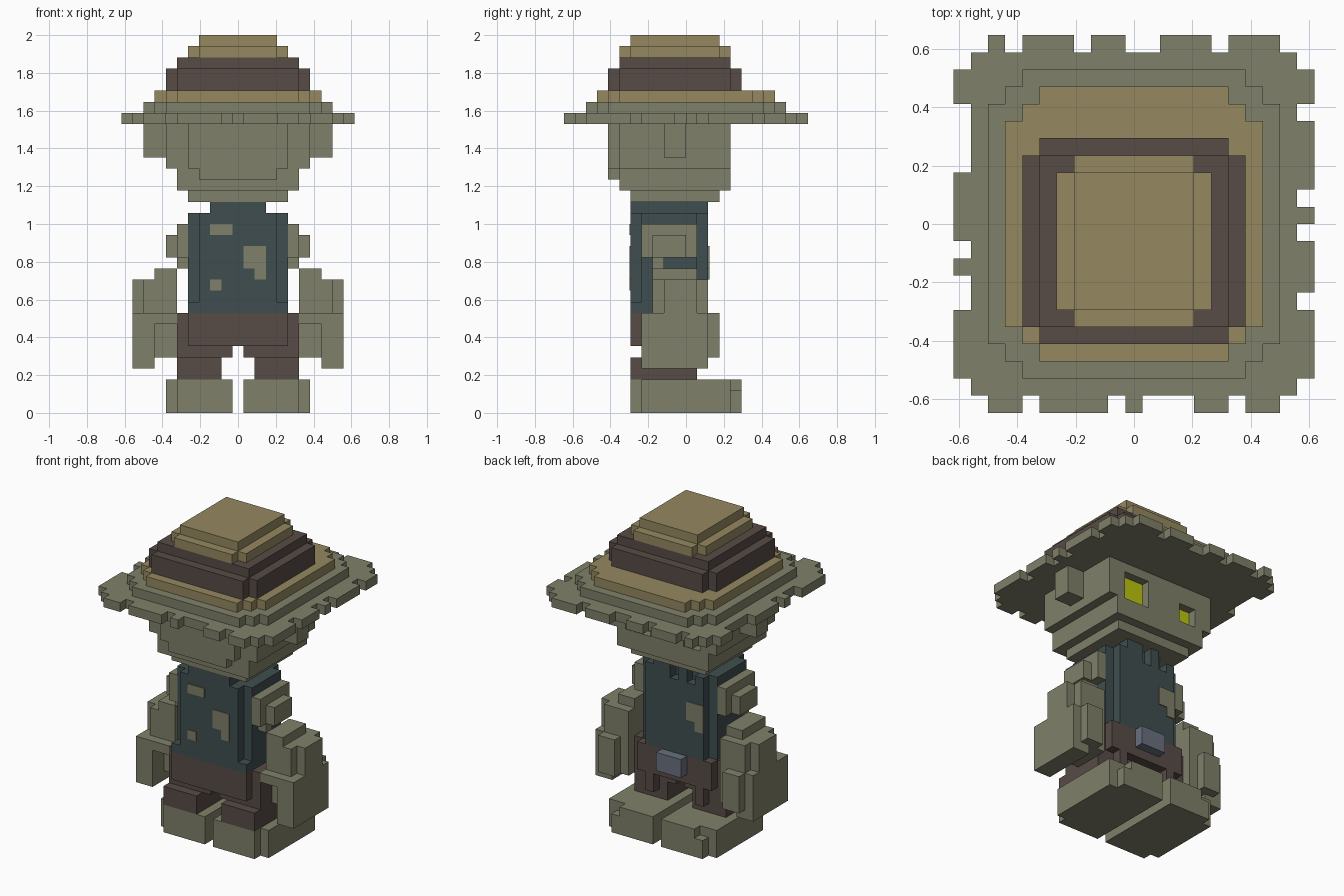
import bpy
import bmesh
from mathutils import Matrix, Vector

UNIT = 2 / 34  # edge of one small block

default_cube = bpy.data.objects.get("Cube")
if default_cube:
    bpy.data.objects.remove(default_cube, do_unlink=True)


def make_material(name, *rgb):
    mat = bpy.data.materials.new(name)
    mat.use_nodes = True
    mat.diffuse_color = (*rgb, 1)
    bsdf = next(n for n in mat.node_tree.nodes if n.type == "BSDF_PRINCIPLED")
    bsdf.inputs["Base Color"].default_value = (*rgb, 1)
    return mat


skin = make_material("moss skin", .216, .216, .144)
straw = make_material("straw tan", .3, .25, .117)
leather = make_material("dark brown", .095, .072, .061)
cloth = make_material("teal cloth", .051, .076, .08)
glow = make_material("yellow eye", .5, .56, .004)
metal = make_material("grey metal", .14, .16, .21)


def build(name, mat, boxes, mirror=False):
    """Join boxes, each given as x range, y range, z range in blocks."""
    bm = bmesh.new()
    for xs, ys, zs in boxes:
        for side in (1, -1) if mirror else (1,):
            ranges = [[side * v for v in xs], ys, zs]
            centre = Vector([sum(r) / 2 for r in ranges]) * UNIT
            size = Vector([abs(r[1] - r[0]) for r in ranges]) * UNIT
            bmesh.ops.create_cube(
                bm, size=1, matrix=Matrix.Translation(centre) @ Matrix.Diagonal(size).to_4x4())
    mesh = bpy.data.meshes.new(name)
    bm.to_mesh(mesh)
    bm.free()
    mesh.materials.append(mat)
    obj = bpy.data.objects.new(name, mesh)
    bpy.context.collection.objects.link(obj)


def wide(half):
    return (-half, half)


def runs(pattern, start):
    """Ranges covered by each unbroken run of # in a pattern."""
    begin = None
    for i, mark in enumerate(pattern + "."):
        if mark == "#" and begin is None:
            begin = i
        elif mark != "#" and begin is not None:
            yield (start + begin, start + i)
            begin = None


def wall(rows, left, top, ys):
    """Upright slab drawn by rows of #, from the top down."""
    return [(r, ys, (top - i - 1, top - i))
            for i, row in enumerate(rows) for r in runs(row, left)]


def stepped(half, front, back, zs, steps):
    """Layer whose corners are cut in the given number of steps."""
    return [(wide(half - s), (front + steps - s, back - steps + s), zs)
            for s in range(steps + 1)]


# Hat crown, band and brim
build("hat_crown", straw,
      stepped(3.5, -5, 3, (33, 34), 0) + stepped(4.5, -6, 4, (32, 33), 1))
build("hat_band", leather,
      stepped(5.5, -6, 4, (31, 32), 0) + stepped(6.5, -7, 5, (29, 31), 1))
build("hat_ring", straw, stepped(7.5, -8, 8, (28, 29), 2))
build("hat_upper_brim", skin, stepped(8.5, -9, 9, (27, 28), 2))

brim_z = (26, 27)
brim = [(wide(9.5), wide(10), brim_z)]
brim += [(r, (10, 11), brim_z) for r in runs("#.###.##..###.###", -8.5)]
brim += [(r, (-11, -10), brim_z) for r in runs("##.####.#...##.##", -8.5)]
brim += [((-10.5, -9.5), r, brim_z) for r in runs("####..#.####....##", -9)]
brim += [((9.5, 10.5), r, brim_z) for r in runs("####.###.#.####.##", -9)]
build("hat_ragged_brim", skin, brim)

# Head with two sunken eyes on the face slab
build("head", skin, [
    (wide(6.5), (-6, 3), (22, 26)),
    (wide(5.5), (-6, 4), (20, 22)),
    (wide(4.5), (-5, 3), (19, 20)),
    (wide(4.5), (-7, -6), (22, 26)),
    (wide(3.5), (-7, -6), (21, 22)),
])
build("face", skin, wall([
    "#############",
    "########...##",
    "##..####...##",
    "##..####...##"], -6.5, 26, (3, 4)))
build("eyes", glow, [
    ((1.5, 4.5), (3, 3.1), (22, 25)),
    ((-4.5, -2.5), (3, 3.1), (22, 24))])
build("ears", skin, [((6.5, 8.5), (-2, 0), (23, 26))], mirror=True)

# Shirt with a notched collar and worn patches
build("shirt", cloth, [
    (wide(4.5), (-4, 1), (9, 18)),
    (wide(3.5), (-5, -4), (9, 18)),
    (wide(4.5), (-5, -4), (9, 10)),
    (wide(3.5), (1, 2), (9, 17)),
    (wide(2.5), (-5, 1), (18, 19))])
build("shirt_collar", cloth, wall(["..#.##.", "#.#.###"], -3.5, 19, (1, 2)))

front_skin, back_skin = (-5.1, -5), (2, 2.1)
build("shirt_holes", skin, [
    ((-2.5, -.5), front_skin, (16, 17)),
    ((-2.5, -1.5), front_skin, (11, 12)),
    ((.5, 2.5), front_skin, (13, 15)),
    ((1.5, 2.5), front_skin, (12, 13)),
    ((-3.5, -1.5), back_skin, (13, 15)),
    ((-3.5, -2.5), back_skin, (12, 13))])

# Trousers, trouser legs and buckle
build("trousers", leather, [
    (wide(5.5), (-4, 1), (6, 9)),
    (wide(4.5), (-5, 2), (6, 9))])
build("trouser_legs", leather, [
    ((.5, 5.5), (-4, 1), (5, 6)),
    ((1.5, 5.5), (-5, 1), (3, 5)),
    ((2.5, 3.5), (1, 2), (4, 6))], mirror=True)
build("belt_buckle", metal, [(wide(1.5), (2, 3), (7, 9))])

# Shoulders, forearms and hands
build("shoulders", skin, [
    ((4.5, 5.5), (-4, 1), (14, 17)),
    ((5.5, 6.5), (-3, 0), (14, 16)),
    ((4.5, 5.5), (-3, -2), (13, 14))], mirror=True)
build("forearms", skin, [
    ((5.5, 7.5), (-3, 1), (12, 13)),
    ((5.5, 8.5), (-3, 2), (9, 12)),
    ((8.5, 9.5), (-2, 1), (9, 12))], mirror=True)
build("hands", skin, [
    ((7.5, 9.5), (-4, 2), (4, 9)),
    ((5.5, 7.5), (-4, 2), (8, 9)),
    ((5.5, 7.5), (-2, 2), (5, 8)),
    ((6.5, 8.5), (2, 3), (5, 9))], mirror=True)

# Feet
build("feet", skin, [
    ((.5, 5.5), (-5, 5), (0, 2)),
    ((.5, 4.5), (-5, 5), (2, 3)),
    ((4.5, 5.5), (-5, 4), (2, 3)),
    ((5.5, 6.5), (-4, 4), (0, 3))], mirror=True)
